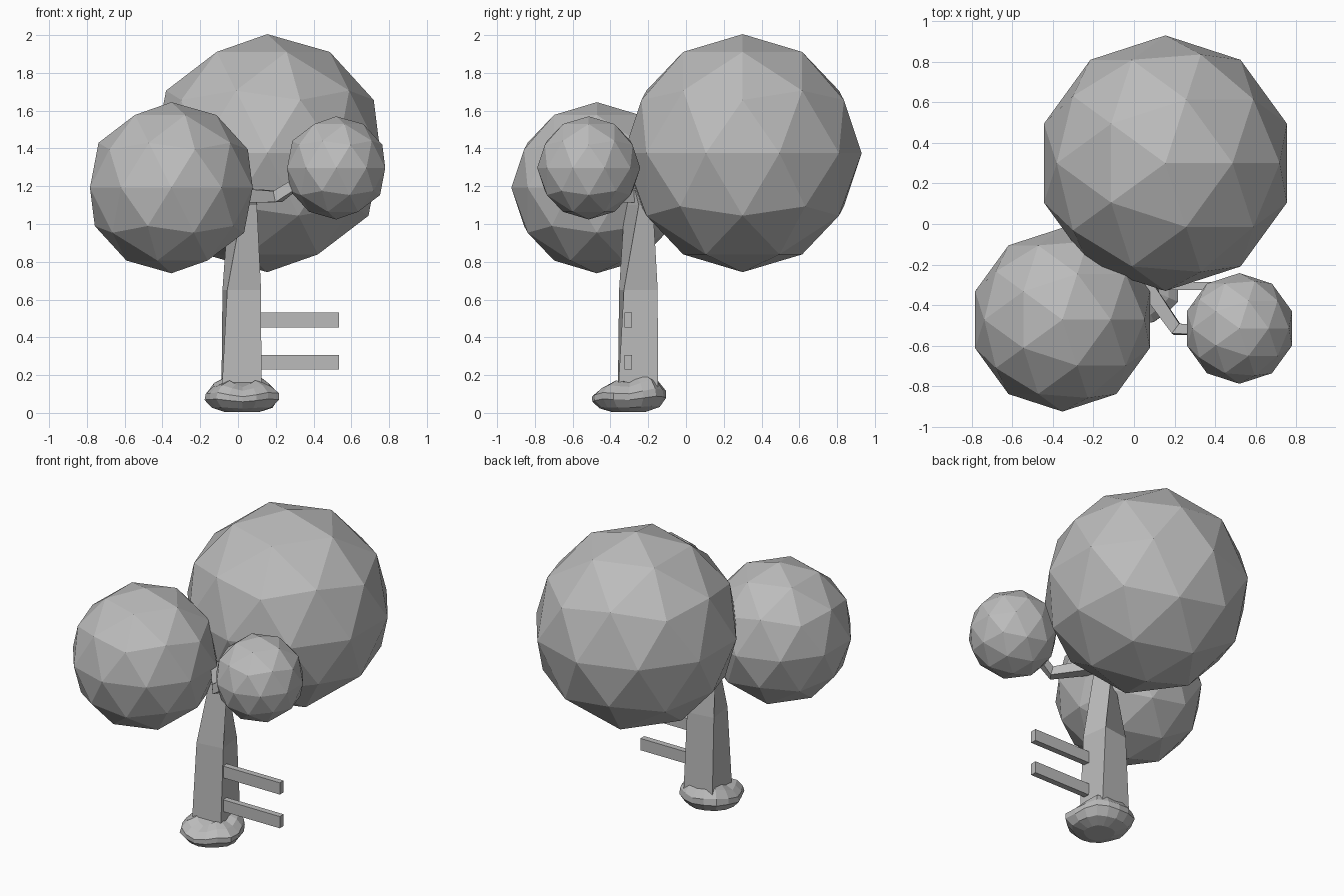
import bpy, bmesh, math, random
from mathutils import Vector

if "Cube" in bpy.data.objects:
    bpy.data.objects.remove(bpy.data.objects["Cube"])
random.seed(4)

grey = bpy.data.materials.new("plain grey")
grey.use_nodes = True
COLOUR = (0.5, 0.5, 0.5, 1)
grey.diffuse_color = COLOUR
grey.node_tree.nodes["Principled BSDF"].inputs["Base Color"].default_value = COLOUR


def finish(name, bm):
    bmesh.ops.recalc_face_normals(bm, faces=bm.faces)
    mesh = bpy.data.meshes.new(name)
    bm.to_mesh(mesh)
    bm.free()
    mesh.materials.append(grey)
    obj = bpy.data.objects.new(name, mesh)
    bpy.context.collection.objects.link(obj)
    return obj


def loft(name, rings):
    """Skin a closed solid over rings of equal point count."""
    bm = bmesh.new()
    loops = [[bm.verts.new(p) for p in ring] for ring in rings]
    n = len(loops[0])
    for a, b in zip(loops, loops[1:]):
        for i in range(n):
            j = (i + 1) % n
            bm.faces.new((a[i], a[j], b[j], b[i]))
    bm.faces.new(loops[0])
    bm.faces.new(loops[-1])
    return finish(name, bm)


def limb(name, path, widths):
    """Square-section branch along a path."""
    pts = [Vector(p) for p in path]
    rings = []
    for i, p in enumerate(pts):
        d = (pts[min(i + 1, len(pts) - 1)] - pts[max(i - 1, 0)]).normalized()
        side = d.cross(Vector((0, 0, 1))).normalized() * widths[i] / 2
        up = side.cross(d).normalized() * widths[i] / 2
        rings.append([p + side + up, p - side + up, p - side - up, p + side - up])
    return loft(name, rings)


# Foliage balls
for name, centre, radius in (
        ("foliage_large", (0.155, 0.30, 1.375), 0.63),
        ("foliage_medium", (-0.353, -0.472, 1.192), 0.453),
        ("foliage_small", (0.52, -0.515, 1.297), 0.273)):
    bm = bmesh.new()
    bmesh.ops.create_icosphere(bm, subdivisions=2, radius=radius)
    bmesh.ops.translate(bm, verts=bm.verts, vec=centre)
    finish(name, bm)

# Square trunk twisting towards the top: x, y, z, corner radius, twist
trunk = []
for x, y, z, r, twist in ((0.018, -0.255, 0.08, 0.15, 0),
                          (0.02, -0.252, 0.65, 0.128, 8),
                          (0.025, -0.25, 1.1, 0.075, 45),
                          (0.045, -0.27, 1.18, 0.045, 45)):
    trunk.append([(x + r * math.cos(a), y + r * math.sin(a), z)
                  for a in (math.radians(45 + twist + 90 * k) for k in range(4))])
loft("trunk", trunk)

# Branches reaching into the foliage
limb("branch_small", [(0.04, -0.28, 1.15), (0.21, -0.52, 1.145), (0.36, -0.52, 1.25)],
     [0.075, 0.06, 0.05])
limb("branch_medium", [(0.03, -0.26, 1.12), (-0.2, -0.4, 1.2)], [0.08, 0.06])
limb("branch_large", [(0.03, -0.26, 1.12), (0.1, 0.05, 1.3)], [0.08, 0.06])

# Rungs on the left side of the trunk
for name, z in (("lower_rung", 0.268), ("upper_rung", 0.492)):
    limb(name, [(0.06, -0.305, z), (0.535, -0.305, z)], [1, 1])
    obj = bpy.data.objects[name]
    for v in obj.data.vertices:
        v.co.y = -0.305 + math.copysign(0.02, v.co.y + 0.305)
        v.co.z = z + math.copysign(0.039, v.co.z - z)

# Lumpy rooted base, higher at the back
SIDES = 16
wobble = [random.uniform(0.92, 1.04) for _ in range(SIDES)]
base = []
for z, r in ((0.005, 0.45), (0.03, 0.8), (0.075, 0.99), (0.11, 0.97), (0.15, 0.78), (0.175, 0.5)):
    ring = []
    for i in range(SIDES):
        a = 2 * math.pi * i / SIDES
        s = r * wobble[i] * random.uniform(0.97, 1.03)
        lift = 1 + 0.14 * math.sin(a) + 0.08 * math.cos(4 * a + math.pi)
        ring.append((0.025 + 0.203 * s * math.cos(a),
                     -0.30 + 0.212 * s * math.sin(a), z * lift))
    base.append(ring)
loft("root_base", base)
